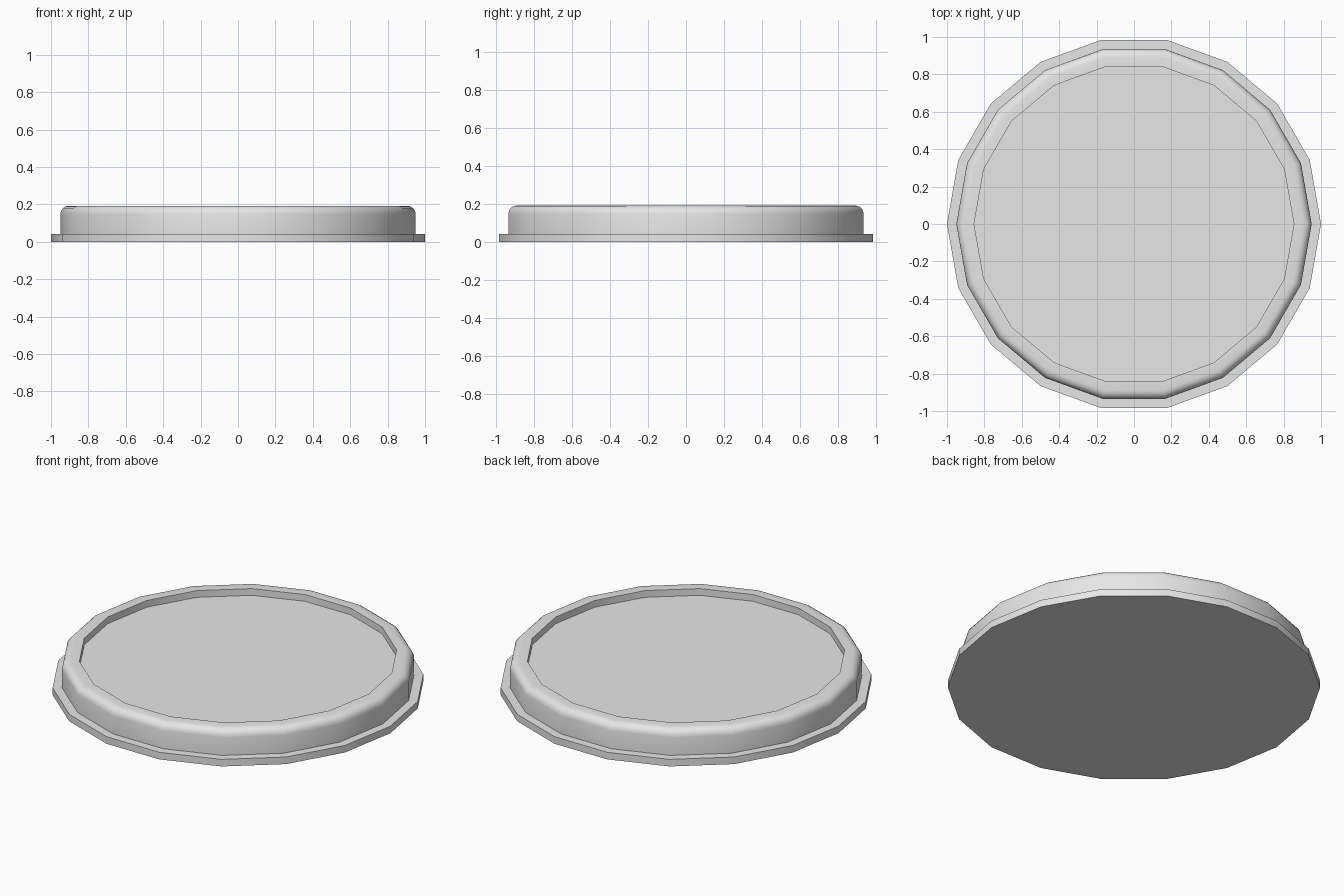
import bpy
import bmesh
import math

SIDES = 18

cube = bpy.data.objects.get("Cube")
if cube:
    bpy.data.objects.remove(cube, do_unlink=True)

grey = bpy.data.materials.new("light_grey")
grey.use_nodes = True
colour = (0.8, 0.8, 0.8, 1)
grey.diffuse_color = colour
grey.node_tree.nodes["Principled BSDF"].inputs["Base Color"].default_value = colour


def rounded_corner(radius, top, size, steps=4):
    """Quarter-round between a vertical wall and a flat top."""
    for i in range(steps + 1):
        a = math.pi / 2 * i / steps
        yield (radius - size * (1 - math.cos(a)), top - size * (1 - math.sin(a)))


def lathe(name, profile):
    """Turn (radius, height) points into a closed many-sided solid."""
    bm = bmesh.new()
    rings = []
    for r, z in profile:
        rings.append([bm.verts.new((r * math.cos(k * math.tau / SIDES),
                                    r * math.sin(k * math.tau / SIDES), z))
                      for k in range(SIDES)])
    for low, high in zip(rings, rings[1:]):
        for k in range(SIDES):
            n = (k + 1) % SIDES
            bm.faces.new((low[k], low[n], high[n], high[k]))
    bm.faces.new(rings[0][::-1])
    bm.faces.new(rings[-1])
    mesh = bpy.data.meshes.new(name)
    bm.to_mesh(mesh)
    bm.free()
    mesh.materials.append(grey)
    obj = bpy.data.objects.new(name, mesh)
    bpy.context.collection.objects.link(obj)
    bpy.ops.object.select_all(action='DESELECT')
    obj.select_set(True)
    bpy.context.view_layer.objects.active = obj
    bpy.ops.object.shade_smooth_by_angle(angle=math.radians(30))
    return obj


# Flange, wall, rounded rim and recessed floor in one turned profile
lathe("round_tray", [
    (1.0, 0.0), (1.0, 0.042), (0.95, 0.042),
    *rounded_corner(0.95, 0.193, 0.045),
    (0.855, 0.193), (0.855, 0.153),
])
